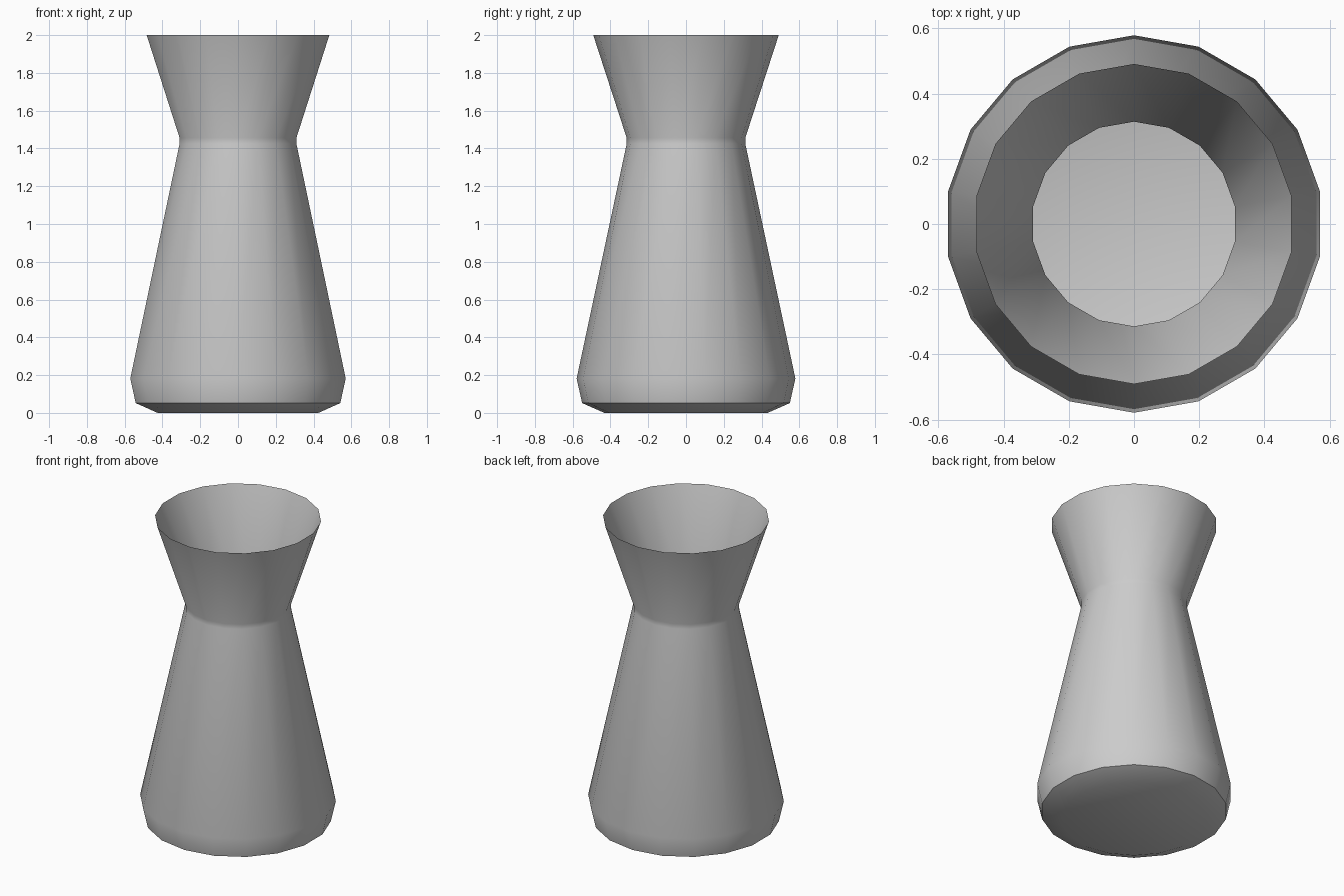
import bpy, bmesh, math

if "Cube" in bpy.data.objects:
    bpy.data.objects.remove(bpy.data.objects["Cube"])

SIDES = 18
# (radius, height) from the base up to the open rim
PROFILE = [(0.432, 0), (0.55, 0.052), (0.579, 0.182),
           (0.314, 1.425), (0.314, 1.456), (0.491, 2.0)]

# Open single-walled vessel with a closed floor
bm = bmesh.new()
rings = []
for r, z in PROFILE:
    rings.append([bm.verts.new((r * math.sin(2 * math.pi * i / SIDES),
                                -r * math.cos(2 * math.pi * i / SIDES), z))
                  for i in range(SIDES)])
for a, b in zip(rings, rings[1:]):
    for i in range(SIDES):
        j = (i + 1) % SIDES
        bm.faces.new((a[i], a[j], b[j], b[i]))
bm.faces.new(rings[0][::-1])

mesh = bpy.data.meshes.new("flared_vase")
bm.to_mesh(mesh)
bm.free()
vase = bpy.data.objects.new("flared_vase", mesh)
bpy.context.collection.objects.link(vase)

# Smooth walls, crisp edge above the base
bpy.context.view_layer.objects.active = vase
vase.select_set(True)
bpy.ops.object.shade_smooth_by_angle(angle=math.radians(40))
